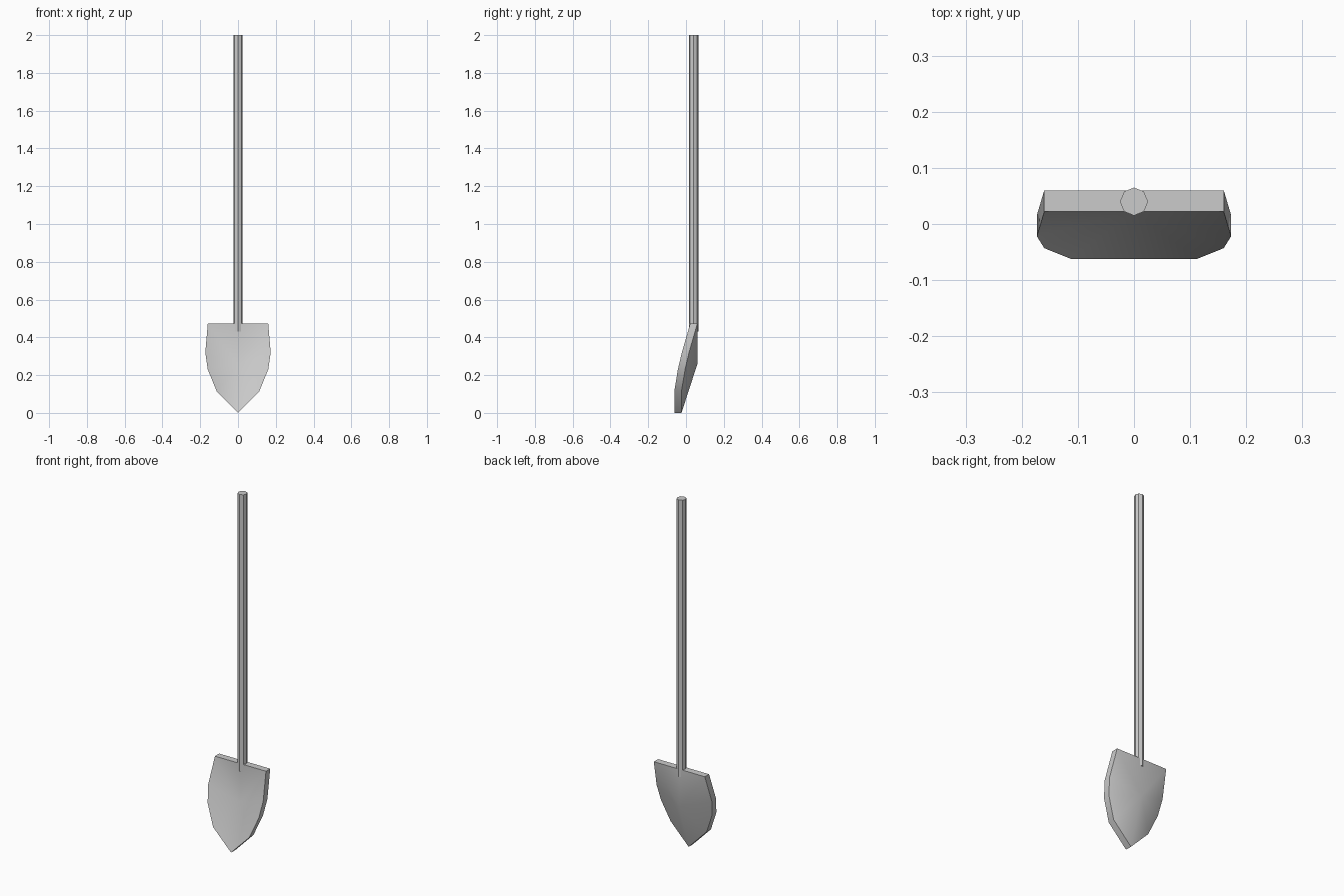
import bpy, bmesh, math

if "Cube" in bpy.data.objects:
    bpy.data.objects.remove(bpy.data.objects["Cube"])

# Shaft: octagonal pole
bpy.ops.mesh.primitive_cylinder_add(vertices=8, radius=0.025, depth=1.57,
                                    location=(0, 0.04, 1.215))
bpy.context.object.name = "shaft"

# Blade: half rim outline (x, y, z) of the front face, mirrored to the other side
side = [(0.16, 0.022, 0.472), (0.173, -0.022, 0.32),
        (0.16, -0.043, 0.23), (0.113, -0.062, 0.115)]
rim = ([(0, 0.022, 0.472)] + side + [(0, -0.062, 0)]
       + [(-x, y, z) for x, y, z in reversed(side)])
hollow = (0, 0.022, 0.258)   # deepest point of the dish
thickness = 0.038

bm = bmesh.new()
front = [bm.verts.new(p) for p in rim]
back = [bm.verts.new((x, y + thickness, z)) for x, y, z in rim]
front_mid = bm.verts.new(hollow)
back_mid = bm.verts.new((hollow[0], hollow[1] + thickness, hollow[2]))
for i in range(len(rim)):
    j = (i + 1) % len(rim)
    bm.faces.new((front[i], front_mid, front[j]))
    bm.faces.new((back[j], back_mid, back[i]))
    bm.faces.new((front[i], front[j], back[j], back[i]))
bmesh.ops.recalc_face_normals(bm, faces=bm.faces)
mesh = bpy.data.meshes.new("blade")
bm.to_mesh(mesh)
bm.free()
blade = bpy.data.objects.new("blade", mesh)
bpy.context.collection.objects.link(blade)

# Smooth dish with crisp rim
bpy.ops.object.select_all(action='DESELECT')
blade.select_set(True)
bpy.context.view_layer.objects.active = blade
bpy.ops.object.shade_smooth_by_angle(angle=math.radians(40))
